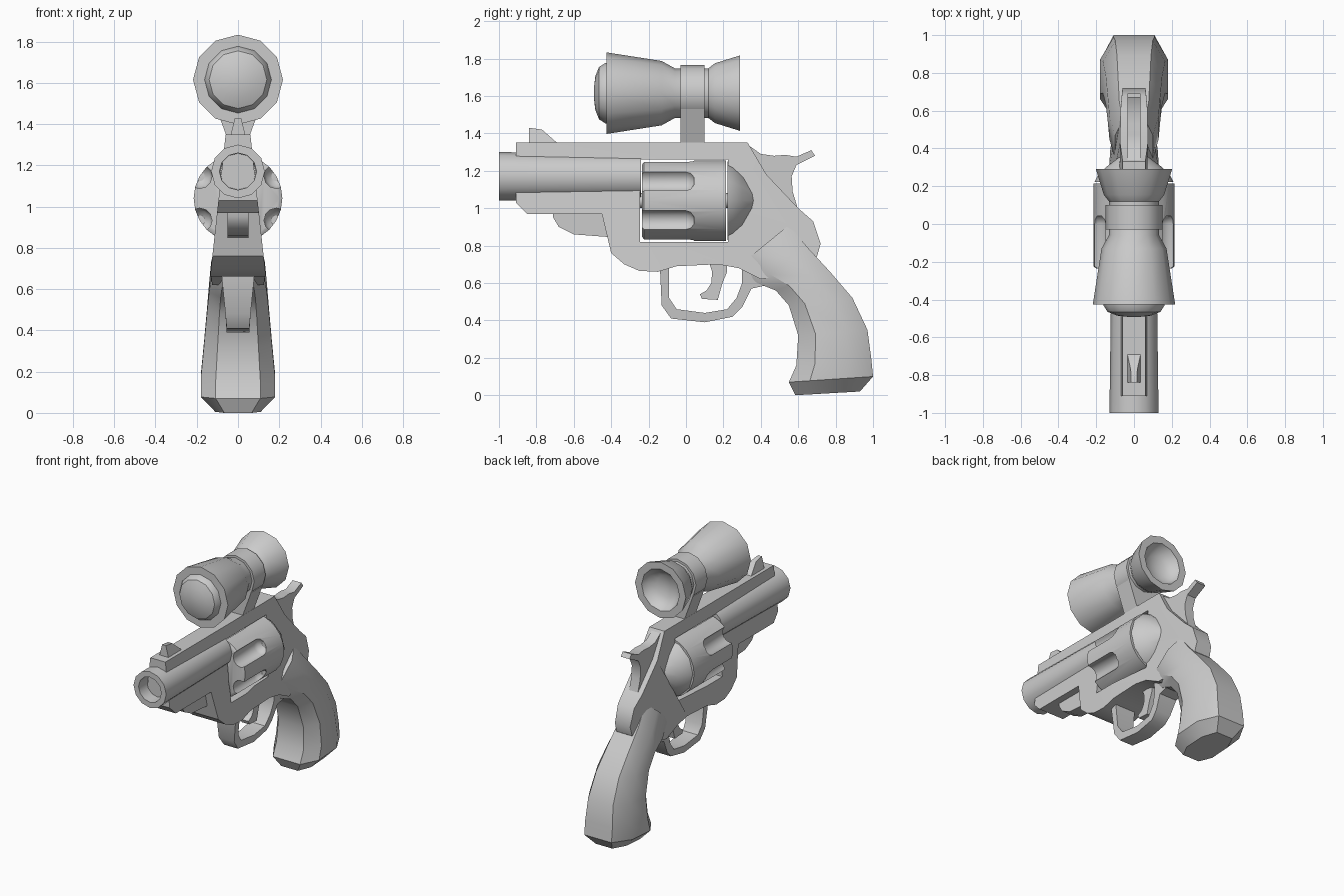
import bpy, bmesh, math

if "Cube" in bpy.data.objects:
    bpy.data.objects.remove(bpy.data.objects["Cube"])

GREY = (0.6, 0.6, 0.6, 1)
metal = bpy.data.materials.new("plain_grey")
metal.use_nodes = True
metal.diffuse_color = GREY
metal.node_tree.nodes["Principled BSDF"].inputs["Base Color"].default_value = GREY


def loft(name, rings):
    """Skin closed rings of equal length and cap both ends."""
    bm = bmesh.new()
    loops = [[bm.verts.new(p) for p in ring] for ring in rings]
    for a, b in zip(loops, loops[1:]):
        for i in range(len(a)):
            j = (i + 1) % len(a)
            bm.faces.new((a[i], a[j], b[j], b[i]))
    bm.faces.new(loops[0])
    bm.faces.new(loops[-1])
    bmesh.ops.recalc_face_normals(bm, faces=bm.faces)
    mesh = bpy.data.meshes.new(name)
    bm.to_mesh(mesh)
    bm.free()
    mesh.materials.append(metal)
    obj = bpy.data.objects.new(name, mesh)
    bpy.context.collection.objects.link(obj)
    return obj


def prism(name, outline, width):
    """Side outline of (y, z) points, mirrored to half-width width(y, z)."""
    return loft(name, [[(s * width(y, z), y, z) for y, z in outline] for s in (-1, 1)])


def turned(name, profile, z, x=0, sides=12):
    """Profile of (y, radius) points turned about a lengthwise axis."""
    angles = [2 * math.pi * i / sides for i in range(sides)]
    return loft(name, [[(x + r * math.sin(a), y, z + r * math.cos(a)) for a in angles]
                       for y, r in profile])


def cut(obj, cutter):
    mod = obj.modifiers.new("cut", "BOOLEAN")
    mod.operation, mod.solver, mod.object = "DIFFERENCE", "EXACT", cutter
    bpy.context.view_layer.objects.active = obj
    bpy.ops.object.modifier_apply(modifier=mod.name)
    bpy.data.objects.remove(cutter)


def frame_width(y, z):
    # Widens downwards and narrows towards the rear hump
    wide = 0.06 + (1.35 - z) * 0.109
    return wide - max(0, y - 0.33) * (wide - 0.06) / 0.39


# Frame with an open window for the cylinder
frame = prism("frame", [
    (-0.91, 1.35), (-0.91, 1.03), (-0.85, 0.97), (-0.45, 0.97), (-0.40, 0.76),
    (-0.33, 0.70), (-0.25, 0.665), (-0.15, 0.66), (-0.05, 0.69), (0.17, 0.70),
    (0.28, 0.68), (0.40, 0.62), (0.60, 0.66), (0.70, 0.74), (0.72, 0.81),
    (0.68, 0.93), (0.60, 1.0), (0.43, 1.18), (0.33, 1.35)], frame_width)
cut(frame, prism("window_cutter", [(-0.245, 0.82), (0.225, 0.82), (0.225, 1.26), (-0.245, 1.26)],
                 lambda y, z: 0.4))

# Lug under the barrel and front sight
prism("barrel_lug", [(-0.71, 1.0), (-0.71, 0.95), (-0.68, 0.90), (-0.60, 0.86),
                     (-0.40, 0.845), (-0.40, 1.0)], lambda y, z: 0.05)
prism("front_sight", [(-0.84, 1.34), (-0.84, 1.43), (-0.77, 1.42), (-0.69, 1.35), (-0.69, 1.34)],
      lambda y, z: 0.015 + (1.43 - z) * 0.25)

# Barrel with a hollow muzzle
turned("barrel", [(-0.24, 0.12), (-1, 0.13), (-1, 0.09), (-0.8, 0.085)], 1.17)

# Fluted cylinder, axle and recoil shield
drum = turned("cylinder", [(-0.235, 0.20), (-0.225, 0.215), (0.215, 0.215)], 1.04, sides=24)
for i in range(6):
    a = math.radians(30 + 60 * i)
    cut(drum, turned("flute_cutter", [(-0.4, 0.06), (0, 0.06), (0.025, 0.05), (0.042, 0.025)],
                     1.04 + 0.215 * math.sin(a), 0.215 * math.cos(a)))
turned("cylinder_axle", [(-0.26, 0.04), (0.24, 0.04)], 1.04)
turned("recoil_shield", [(0.222, 0.21), (0.25, 0.195), (0.30, 0.15), (0.36, 0.07)], 1.04)

# Hammer, trigger and guard
prism("hammer", [(0.33, 1.34), (0.40, 1.29), (0.47, 1.28), (0.53, 1.285), (0.59, 1.275),
                 (0.67, 1.31), (0.69, 1.28), (0.59, 1.23), (0.565, 1.17), (0.57, 1.09),
                 (0.60, 0.99), (0.50, 0.97), (0.35, 1.15)], lambda y, z: 0.035)
prism("trigger", [(0.12, 0.72), (0.14, 0.66), (0.135, 0.60), (0.11, 0.56), (0.075, 0.54),
                  (0.085, 0.515), (0.17, 0.51), (0.195, 0.60), (0.22, 0.66), (0.22, 0.72)],
      lambda y, z: 0.03)
prism("trigger_guard", [
    (-0.14, 0.70), (-0.13, 0.48), (-0.08, 0.41), (0.10, 0.39), (0.25, 0.42), (0.30, 0.47),
    (0.35, 0.57), (0.44, 0.59), (0.44, 0.66), (0.30, 0.68), (0.30, 0.60), (0.27, 0.52),
    (0.22, 0.46), (0.10, 0.44), (-0.05, 0.46), (-0.09, 0.52), (-0.09, 0.70)],
      lambda y, z: 0.055 + max(0, z - 0.42) * 0.1)

# Grip lofted between front edge, back edge and half-width
SECTION = [(0, -0.6), (0, 0.6), (0.25, 1), (0.7, 1), (1, 0.6), (1, -0.6), (0.7, -1), (0.25, -1)]
STATIONS = [((0.28, 0.69), (0.55, 0.91), 0.10), ((0.38, 0.60), (0.65, 0.79), 0.13),
            ((0.48, 0.56), (0.77, 0.66), 0.14), ((0.55, 0.48), (0.89, 0.52), 0.15),
            ((0.60, 0.32), (0.97, 0.35), 0.165), ((0.59, 0.16), (0.99, 0.20), 0.18),
            ((0.55, 0.07), (1.0, 0.10), 0.18), ((0.585, 0), (0.93, 0.02), 0.11)]
loft("grip", [[(w * hw, f[0] + t * (b[0] - f[0]), f[1] + t * (b[1] - f[1])) for t, w in SECTION]
              for f, b, hw in STATIONS])

# Scope body with a dished eyepiece, domed lens, clamp and flared mount
SCOPE_Z = 1.615
turned("scope_body", [(-0.425, 0.15), (-0.425, 0.218), (-0.13, 0.172), (-0.06, 0.133),
                      (0.12, 0.133), (0.155, 0.16), (0.29, 0.202), (0.29, 0.15),
                      (0.25, 0.13), (0.22, 0.08), (0.21, 0.02)], SCOPE_Z)
turned("scope_lens", [(-0.40, 0.162), (-0.43, 0.162), (-0.465, 0.14), (-0.485, 0.09),
                      (-0.493, 0.02)], SCOPE_Z)
turned("scope_clamp", [(-0.03, 0.15), (0.10, 0.15)], SCOPE_Z)
prism("scope_mount", [(-0.03, 1.34), (0.10, 1.34), (0.10, 1.53), (-0.03, 1.53)],
      lambda y, z: 0.055 + (z - 1.34) * 0.37)

# Smooth the round parts and keep the hard edges
bpy.ops.object.select_all(action="DESELECT")
for obj in bpy.context.scene.objects:
    if obj.type == "MESH":
        obj.select_set(True)
        bpy.context.view_layer.objects.active = obj
bpy.ops.object.shade_smooth_by_angle(angle=math.radians(35))
